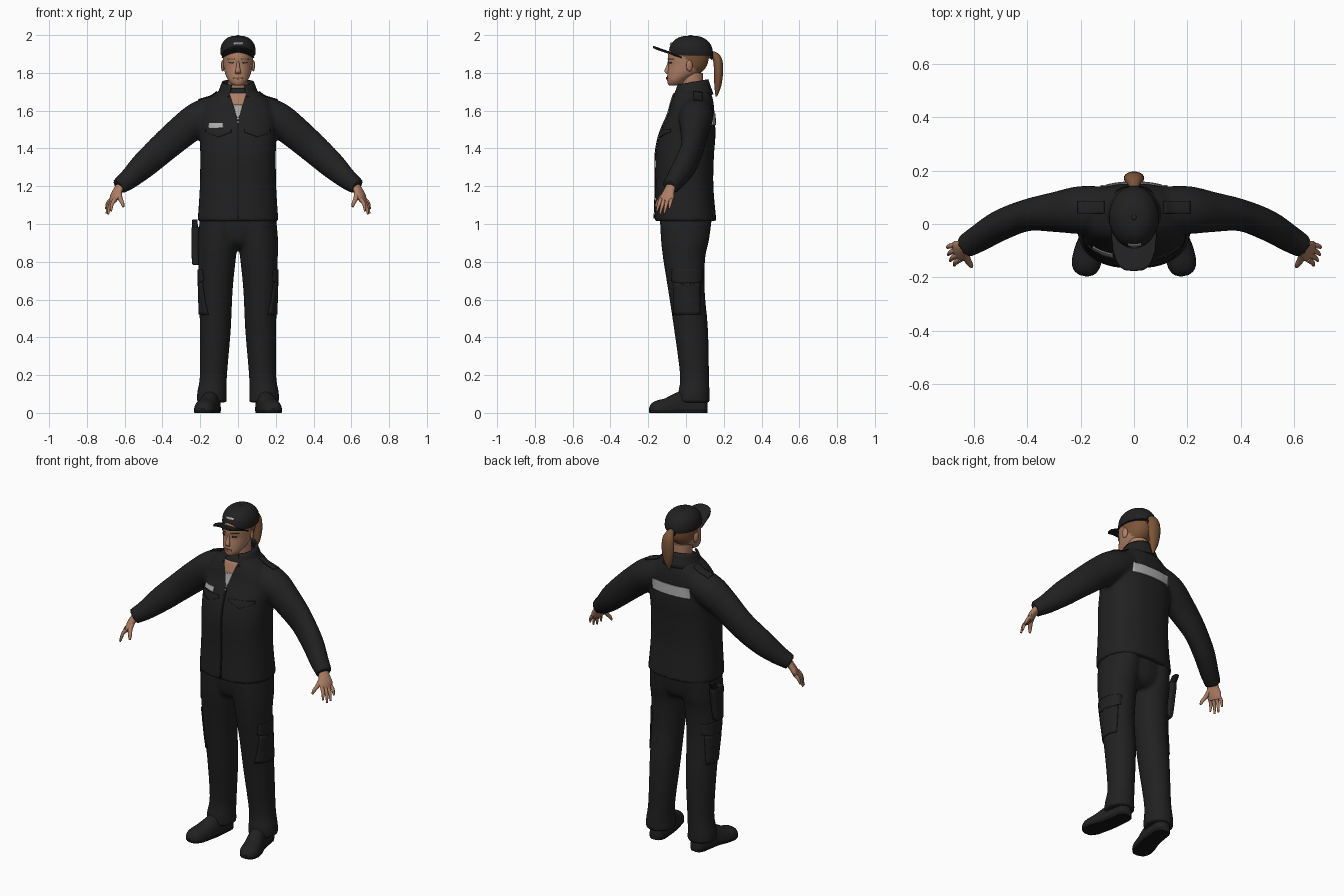
import bpy, bmesh
from math import sin, cos, pi, radians
from mathutils import Vector, Matrix
from mathutils.bvhtree import BVHTree

if "Cube" in bpy.data.objects:
    bpy.data.objects.remove(bpy.data.objects["Cube"])
made = []


def material(name, *rgb):
    m = bpy.data.materials.new(name)
    m.use_nodes = True
    m.diffuse_color = (*rgb, 1)
    m.node_tree.nodes["Principled BSDF"].inputs["Base Color"].default_value = (*rgb, 1)
    return m


CLOTH = material("black cloth", .015, .015, .016)
DARK = material("dark rubber", .008, .008, .008)
SKIN = material("skin", .42, .21, .13)
HAIR = material("brown hair", .2, .09, .04)
GREY = material("light grey", .4, .4, .4)
LIPS = material("lips", .28, .11, .08)
EYES = material("eyes", .06, .035, .025)


def spline(rows, k):
    """Catmull-Rom interpolation of rows of numbers."""
    out = []
    for i in range(len(rows) - 1):
        a, b, c, d = (rows[min(max(i + j, 0), len(rows) - 1)] for j in (-1, 0, 1, 2))
        for s in range(k):
            t = s / k
            out.append([q + t * (r - p + t * (2*p - 5*q + 4*r - w + t * (3*(q - r) + w - p))) / 2
                        for p, q, r, w in zip(a, b, c, d)])
    return out + [list(rows[-1])]


def loft(bm, rows, n=28, k=4, power=2, level=False, side=1):
    """Skin over rings (x, y, z, radius, radius), level or square to the path."""
    rows = spline(rows, k)
    pts = [Vector((r[0] * side, r[1], r[2])) for r in rows]
    rings = []
    for i, (c, r) in enumerate(zip(pts, rows)):
        across, up = Vector((1, 0, 0)), Vector((0, 1, 0))
        if not level:
            t = (pts[min(i + 1, len(pts) - 1)] - pts[max(i - 1, 0)]).normalized()
            if abs(t.z) < .999 and abs(t.x) + abs(t.y) > .05 and not all(p.x == 0 for p in pts):
                across = t.cross(Vector((0, 0, 1))).normalized()
            up = across.cross(t)
        ring = []
        for j in range(n):
            u, v = cos(2 * pi * j / n), sin(2 * pi * j / n)
            u, v = (abs(w) ** (2 / power) * (1 if w > 0 else -1) for w in (u, v))
            co = c + across * u * r[3] + up * v * r[4]
            co.z = max(co.z, 0)
            ring.append(bm.verts.new(co))
        rings.append(ring)
    for a, b in zip(rings, rings[1:]):
        for j in range(n):
            bm.faces.new((a[j], a[(j + 1) % n], b[(j + 1) % n], b[j]))
    bm.faces.new(rings[0])
    bm.faces.new(rings[-1])


def finish(name, bm, *mats, rule=None, thick=0, blend=0):
    bmesh.ops.recalc_face_normals(bm, faces=bm.faces)
    me = bpy.data.meshes.new(name)
    for f in bm.faces:
        f.material_index = rule(f.calc_center_median()) if rule else 0
    bm.to_mesh(me)
    bm.free()
    ob = bpy.data.objects.new(name, me)
    bpy.context.collection.objects.link(ob)
    for m in mats:
        me.materials.append(m)
    if thick:
        mod = ob.modifiers.new("thickness", "SOLIDIFY")
        mod.thickness, mod.offset = thick, 0
    if blend:
        mod = ob.modifiers.new("weld", "REMESH")
        mod.mode, mod.voxel_size, mod.use_smooth_shade = "VOXEL", blend, True
        mod = ob.modifiers.new("soften", "SMOOTH")
        mod.factor, mod.iterations = .5, 5
    made.append(ob)
    return ob


def lofted(name, rows, *mats, rule=None, blend=0, **kw):
    bm = bmesh.new()
    loft(bm, rows, **kw)
    return finish(name, bm, *mats, rule=rule, blend=blend)


def grid(name, func, nu, nv, mat, thick):
    bm = bmesh.new()
    v = [[bm.verts.new(func(i / nu, j / nv)) for j in range(nv + 1)] for i in range(nu + 1)]
    for i in range(nu):
        for j in range(nv):
            bm.faces.new((v[i][j], v[i+1][j], v[i+1][j+1], v[i][j+1]))
    return finish(name, bm, mat, thick=thick)


def surface(ob):
    return BVHTree.FromObject(ob, bpy.context.evaluated_depsgraph_get())


def plate(name, tree, mat, axis, side, u0, u1, v0, v1, point=0, taper=1, n=10):
    """Thin plate draped on a surface, seen along an axis; v0 is its lower edge."""
    def place(s, t):
        mid = (u0 + u1) / 2
        u = mid + (s - .5) * (u1 - u0) * (taper + (1 - taper) * t)
        v = v0 + t * (v1 - v0) - point * (1 - abs(2 * s - 1)) * (1 - t)
        co, ray = [u, v], Vector((0, 0, 0))
        co.insert(axis, side * 3)
        ray[axis] = -side
        hit, normal = tree.ray_cast(Vector(co), ray)[:2]
        if hit is None:
            co[axis] = side * .1
            hit, normal = tree.find_nearest(Vector(co))[:2]
        return hit + normal * .003
    return grid(name, place, n, n, mat, .005)


def ball(name, mat, loc, size, tilt=0):
    bm = bmesh.new()
    bmesh.ops.create_uvsphere(bm, u_segments=16, v_segments=10, radius=1, matrix=Matrix.Translation(loc)
                              @ Matrix.Rotation(tilt, 4, "Z") @ Matrix.Diagonal((*size, 1)))
    return finish(name, bm, mat)


# Jacket: body and both sleeves welded together
bm = bmesh.new()
loft(bm, [(0, -.003, 1.015, .214, .164), (0, -.008, 1.2, .202, .153), (0, -.007, 1.36, .2, .155),
          (0, .007, 1.47, .202, .149), (0, .027, 1.58, .2, .124), (0, .033, 1.64, .175, .113),
          (0, .035, 1.685, .13, .1), (0, .035, 1.72, .08, .08)], n=40, power=2.4, level=True)
for s in (1, -1):
    loft(bm, [(.1, .055, 1.6, .085, .085), (.2, .052, 1.56, .09, .092), (.29, .045, 1.495, .076, .087),
              (.4, .033, 1.4, .06, .08), (.5, -.005, 1.31, .058, .072), (.575, -.05, 1.24, .052, .056),
              (.615, -.074, 1.21, .047, .047), (.632, -.085, 1.197, .046, .045)], side=s)
jacket = finish("jacket", bm, CLOTH, blend=.01)

# Trousers: seat and both legs welded together
bm = bmesh.new()
loft(bm, [(0, 0, .875, .08, .08), (0, 0, .92, .18, .12), (0, 0, 1.06, .2, .14)], level=True)
for s in (1, -1):
    loft(bm, [(.138, .042, .055, .08, .085), (.138, .042, .11, .078, .083), (.13, .045, .2, .072, .077),
              (.12, .027, .44, .082, .09), (.118, .002, .65, .09, .097), (.111, -.01, .82, .1, .112),
              (.106, -.005, .92, .106, .128), (.1, 0, 1.05, .1, .14)], level=True, side=s)
trousers = finish("trousers", bm, CLOTH, blend=.01)
coat, slacks = surface(jacket), surface(trousers)

# Open stand-up collar
def collar(s, t):
    a = radians(25) + s * radians(310)
    rise = (1 - cos(a)) / 2
    r = .108 - .028 * t
    return (r * sin(a), .033 - r * cos(a), 1.67 + .015 * rise + t * (.065 + .015 * rise))
grid("collar", collar, 40, 4, CLOTH, .01)

# Neck opening, front zip, badges and jacket details
plate("chest_skin", coat, SKIN, 1, -1, -.045, .045, 1.62, 1.69, taper=.5)
plate("undershirt", coat, GREY, 1, -1, -.024, .024, 1.575, 1.63, point=.02, taper=.4)
plate("front_zip", coat, DARK, 1, -1, -.006, .006, 1.03, 1.55, n=24)
plate("zip_pull", coat, GREY, 1, -1, -.005, .005, 1.535, 1.56)
plate("name_badge", coat, GREY, 1, -1, -.153, -.078, 1.507, 1.533)
plate("back_badge", coat, GREY, 1, 1, -.125, .125, 1.525, 1.585, n=16)
for s, tag in ((1, "left"), (-1, "right")):
    edges = sorted((s * .035, s * .17))
    plate(tag + "_chest_flap", coat, CLOTH, 1, -1, *edges, 1.485, 1.502, point=.025)
    plate(tag + "_shoulder_strap", coat, CLOTH, 2, 1, *sorted((s * .11, s * .21)), .04, .085)
    plate(tag + "_thigh_flap", slacks, CLOTH, 0, s, -.075, .085, .7, .76, point=.03)
    plate(tag + "_thigh_pocket", slacks, CLOTH, 0, s, -.065, .075, .52, .69)

    # Boots with dark soles
    lofted(tag + "_boot", [(.132, .112, .02, .02, .035), (.134, .09, .02, .042, .07), (.14, .03, .02, .047, .11),
           (.15, -.04, .02, .05, .09), (.168, -.1, .015, .055, .065), (.18, -.15, .015, .054, .052),
           (.187, -.18, .015, .04, .036), (.19, -.194, .015, .015, .012)], CLOTH, DARK,
           power=2.3, side=s, rule=lambda c: int(c.z < .016))

    # Hands: palm, four fingers and a thumb
    bm = bmesh.new()
    loft(bm, [(.612, -.072, 1.22, .028, .022), (.635, -.088, 1.18, .032, .02),
              (.652, -.1, 1.145, .042, .018), (.664, -.106, 1.118, .036, .013)], n=16, side=s)
    tips = [(.672, -.155, 1.068), (.688, -.138, 1.052), (.696, -.115, 1.056), (.699, -.088, 1.08)]
    for i, tip in enumerate(tips):
        base = Vector((.65 + .006 * i, -.132 + .018 * i, 1.133))
        mid = base.lerp(Vector(tip), .5) + Vector((.006, 0, .004))
        loft(bm, [(*base, .011, .011), (*mid, .0095, .0095), (*tip, .005, .005)], n=10, side=s)
    loft(bm, [(.628, -.095, 1.18, .014, .014), (.625, -.13, 1.14, .013, .012),
              (.612, -.152, 1.11, .01, .01), (.607, -.16, 1.09, .005, .005)], n=10, side=s)
    finish(tag + "_hand", bm, SKIN)

# Neck and head, with hair coloured behind a sloping hairline
lofted("neck", [(0, .035, 1.62, .062, .06), (0, .035, 1.7, .054, .056), (0, .03, 1.8, .054, .06)],
       SKIN, level=True)
head = lofted("head", [(0, -.065, 1.733, .02, .022), (0, -.055, 1.742, .036, .041), (0, -.042, 1.765, .054, .058),
               (0, -.01, 1.8, .069, .088), (0, .009, 1.84, .077, .102), (0, .013, 1.89, .081, .108),
               (0, .018, 1.94, .076, .1), (0, .02, 1.975, .045, .06)], SKIN, HAIR, level=True, n=48, k=8,
              rule=lambda c: int(c.z > 1.775 and c.y > .03 - .9 * (c.z - 1.84)))
face = surface(head)
lofted("nose", [(0, -.088, 1.862, .006, .008), (0, -.094, 1.835, .009, .01), (0, -.1, 1.81, .014, .015),
                (0, -.096, 1.798, .015, .01), (0, -.09, 1.792, .008, .005)], SKIN, level=True, n=16)
plate("mouth", face, LIPS, 1, -1, -.023, .023, 1.769, 1.779, point=.003)
for s, tag in ((1, "left"), (-1, "right")):
    plate(tag + "_eye", face, EYES, 1, -1, *sorted((s * .022, s * .046)), 1.849, 1.857, taper=.6)
    plate(tag + "_brow", face, HAIR, 1, -1, *sorted((s * .018, s * .055)), 1.871, 1.876)
    ball(tag + "_ear", SKIN, (s * .08, .018, 1.838), (.009, .018, .03), s * .35)

# Ponytail and hair tie
lofted("ponytail", [(0, .115, 1.895, .018, .018), (0, .148, 1.893, .022, .02), (0, .168, 1.865, .035, .024),
                    (0, .172, 1.8, .038, .024), (0, .168, 1.73, .026, .018), (0, .16, 1.675, .004, .004)],
       HAIR, n=20)
ball("hair_tie", DARK, (0, .137, 1.893), (.026, .011, .024))

# Cap with peak, button and badge
cap = lofted("cap_crown", [(0, .027, 1.892, .09, .114), (0, .026, 1.915, .093, .116), (0, .025, 1.95, .087, .106),
             (0, .025, 1.98, .064, .077), (0, .025, 1.994, .035, .042), (0, .025, 1.997, .005, .006)],
             CLOTH, level=True, n=40)
ball("cap_button", CLOTH, (0, .025, 1.996), (.01, .01, .004))
plate("cap_badge", surface(cap), GREY, 1, -1, -.022, .026, 1.949, 1.958)

def peak(s, t):
    u = 2 * s - 1
    back, front = .026 - .11 * (1 - .8 * u * u) ** .5, -.174 + .07 * u ** 4
    return (.086 * u * (1 - .1 * t), back + t * (front - back), 1.908 + .032 * t - .027 * u * u)
grid("cap_peak", peak, 24, 8, CLOTH, .007)

# Holster on the right hip with a slanted grip
lofted("holster", [(-.222, .01, .782, .014, .025), (-.224, .015, .8, .02, .034), (-.224, .025, .9, .022, .042),
                   (-.224, .03, .975, .022, .05), (-.222, .03, .985, .018, .045)], CLOTH, power=4, level=True)
lofted("holster_grip", [(-.226, .035, .96, .015, .022), (-.228, .06, .995, .015, .02),
                        (-.228, .08, 1.025, .014, .02)], DARK, power=4, level=True)

# Smooth shading with crisp edges kept
for ob in bpy.context.selected_objects:
    ob.select_set(False)
for ob in made:
    ob.select_set(True)
bpy.context.view_layer.objects.active = jacket
bpy.ops.object.shade_smooth_by_angle(angle=radians(45))
